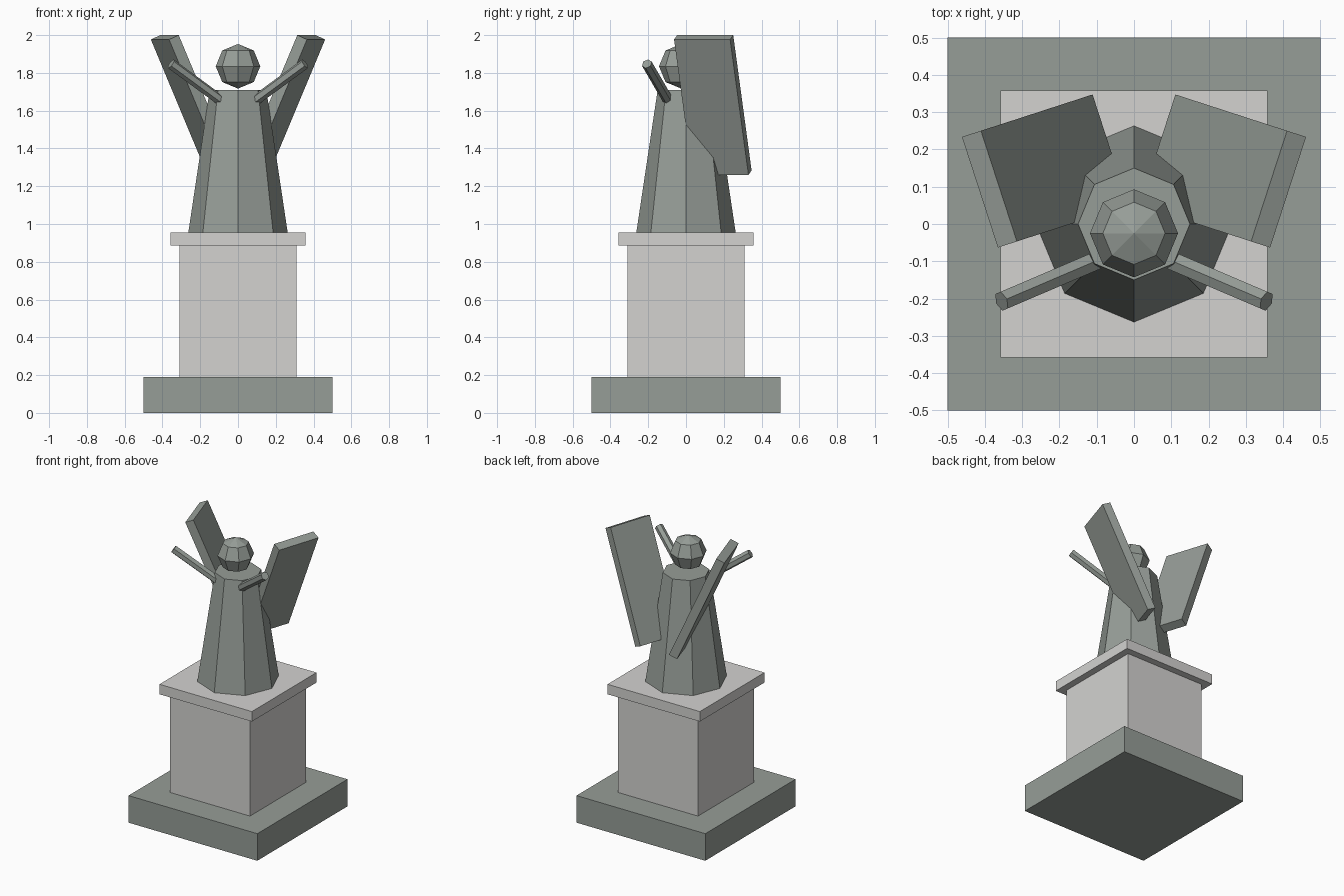
import bpy
import bmesh
from math import radians, sin, cos
from mathutils import Matrix, Vector

default = bpy.data.objects.get("Cube")
if default:
    bpy.data.objects.remove(default, do_unlink=True)


def make_material(name, rgb):
    mat = bpy.data.materials.new(name)
    mat.use_nodes = True
    mat.diffuse_color = (*rgb, 1)
    mat.node_tree.nodes["Principled BSDF"].inputs["Base Color"].default_value = (*rgb, 1)
    return mat


weathered = make_material("weathered grey green", (0.305, 0.337, 0.31))
pale_stone = make_material("pale stone", (0.655, 0.648, 0.634))


def add_part(name, bm, mat):
    bmesh.ops.recalc_face_normals(bm, faces=bm.faces)
    mesh = bpy.data.meshes.new(name)
    bm.to_mesh(mesh)
    bm.free()
    mesh.materials.append(mat)
    obj = bpy.data.objects.new(name, mesh)
    bpy.context.collection.objects.link(obj)
    return obj


def box(name, size, matrix, mat):
    bm = bmesh.new()
    bmesh.ops.create_cube(bm, size=1, matrix=matrix @ Matrix.Diagonal((*size, 1)))
    return add_part(name, bm, mat)


def cone(name, sides, r1, r2, start, end, mat):
    start, end = Vector(start), Vector(end)
    axis = end - start
    matrix = Matrix.Translation((start + end) / 2) @ axis.to_track_quat("Z", "Y").to_matrix().to_4x4()
    bm = bmesh.new()
    bmesh.ops.create_cone(bm, cap_ends=True, segments=sides, radius1=r1,
                          radius2=r2, depth=axis.length, matrix=matrix)
    return add_part(name, bm, mat)


# Stepped pedestal
for name, width, low, high, mat in (
        ("base_step", 1.0, 0, 0.19, weathered),
        ("pedestal", 0.62, 0.19, 0.885, pale_stone),
        ("pedestal_cap", 0.717, 0.885, 0.955, pale_stone)):
    box(name, (width, width, high - low),
        Matrix.Translation((0, 0, (low + high) / 2)), mat)

# Robed body and head
cone("robe", 8, 0.263, 0.15, (0, 0, 0.955), (0, 0, 1.71), weathered)
head = bmesh.new()
bmesh.ops.create_uvsphere(head, u_segments=8, v_segments=4, radius=0.118,
                          matrix=Matrix.Translation((0, -0.025, 1.835)))
add_part("head", head, weathered)

# Raised arms and tilted slab wings
yaw, tilt = radians(18), radians(23.7)
for side, s in (("left", 1), ("right", -1)):
    cone(side + "_arm", 6, 0.028, 0.028, (s * 0.095, -0.096, 1.657),
         (s * 0.355, -0.207, 1.848), weathered)
    matrix = (Matrix.Translation((s * 0.238, 0.142, 1.63))
              @ Matrix.Rotation(-s * yaw, 4, "Z") @ Matrix.Rotation(s * tilt, 4, "Y"))
    box(side + "_wing", (0.0585, 0.312, 0.783), matrix, weathered)
